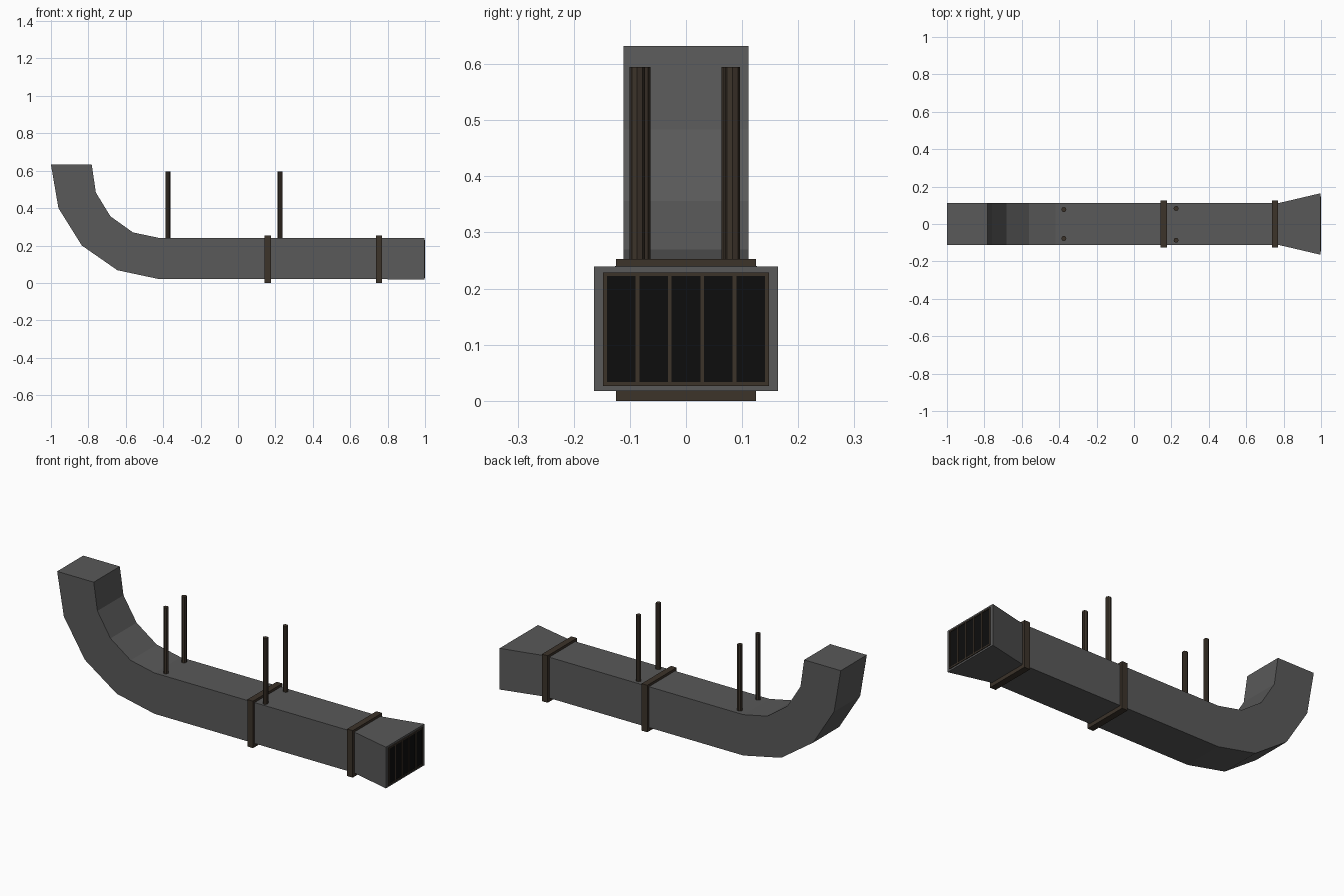
import bpy, bmesh
from mathutils import Matrix, Vector

cube = bpy.data.objects.get("Cube")
if cube:
    bpy.data.objects.remove(cube, do_unlink=True)


def material(name, colour):
    m = bpy.data.materials.new(name)
    m.use_nodes = True
    m.diffuse_color = (*colour, 1)
    m.node_tree.nodes["Principled BSDF"].inputs["Base Color"].default_value = (*colour, 1)
    return m


STEEL = material("dull grey steel", (0.1, 0.1, 0.1))
RUST = material("dark brown iron", (0.045, 0.033, 0.023))
BLACK = material("black opening", (0.004, 0.004, 0.004))


def finish(name, bm, mat):
    bmesh.ops.recalc_face_normals(bm, faces=bm.faces)
    mesh = bpy.data.meshes.new(name)
    bm.to_mesh(mesh)
    bm.free()
    mesh.materials.append(mat)
    obj = bpy.data.objects.new(name, mesh)
    bpy.context.collection.objects.link(obj)
    return obj


def box(name, lo, hi, mat):
    lo, hi = Vector(lo), Vector(hi)
    bm = bmesh.new()
    bmesh.ops.create_cube(bm, size=1, matrix=Matrix.Translation((lo + hi) / 2)
                          @ Matrix.Diagonal((*(hi - lo), 1)))
    return finish(name, bm, mat)


def rod(name, x, y, z0, z1, radius):
    bm = bmesh.new()
    bmesh.ops.create_cone(bm, cap_ends=True, segments=8, radius1=radius, radius2=radius,
                          depth=z1 - z0, matrix=Matrix.Translation((x, y, (z0 + z1) / 2)))
    return finish(name, bm, RUST)


# Duct: sections of (outer x, outer z, inner x, inner z, half width) along its run
sections = [
    (-1.0, 0.632, -0.782, 0.632, 0.111),
    (-0.96, 0.4, -0.76, 0.483, 0.111),
    (-0.835, 0.2, -0.682, 0.356, 0.111),
    (-0.645, 0.068, -0.562, 0.27, 0.111),
    (-0.42, 0.02, -0.42, 0.24, 0.111),
    (0.77, 0.02, 0.77, 0.24, 0.111),
    (0.996, 0.017, 0.996, 0.239, 0.164),
]
bm = bmesh.new()
rings = [[bm.verts.new(p) for p in ((ox, -w, oz), (ox, w, oz), (ix, w, iz), (ix, -w, iz))]
         for ox, oz, ix, iz, w in sections]
for a, b in zip(rings, rings[1:]):
    for i in range(4):
        j = (i + 1) % 4
        bm.faces.new((a[i], a[j], b[j], b[i]))
bm.faces.new(rings[0])
bm.faces.new(rings[-1])
finish("duct", bm, STEEL)

# Bands strapped round the straight run
for name, x in (("middle_band", 0.16), ("end_band", 0.754)):
    box(name, (x - 0.017, -0.125, 0), (x + 0.017, 0.125, 0.253), RUST)

# Hanger rods
for place, x, ys in (("back", -0.375, (-0.077, 0.077)), ("front", 0.225, (-0.087, 0.083))):
    for side, y in zip(("right", "left"), ys):
        rod(f"{place}_{side}_hanger", x, y, 0.235, 0.595, 0.0135)

# Vent opening with its frame and bars
W, Z0, Z1, T = 0.148, 0.026, 0.229, 0.007
box("vent_opening", (0.99, -W, Z0), (0.9975, W, Z1), BLACK)
for name, z in (("vent_frame_bottom", Z0), ("vent_frame_top", Z1 - T)):
    box(name, (0.99, -W, z), (1, W, z + T), RUST)
for i in range(6):
    y = -W + T / 2 + i * (2 * W - T) / 5
    box(f"vent_bar_{i + 1}", (0.99, y - T / 2, Z0), (1, y + T / 2, Z1), RUST)
